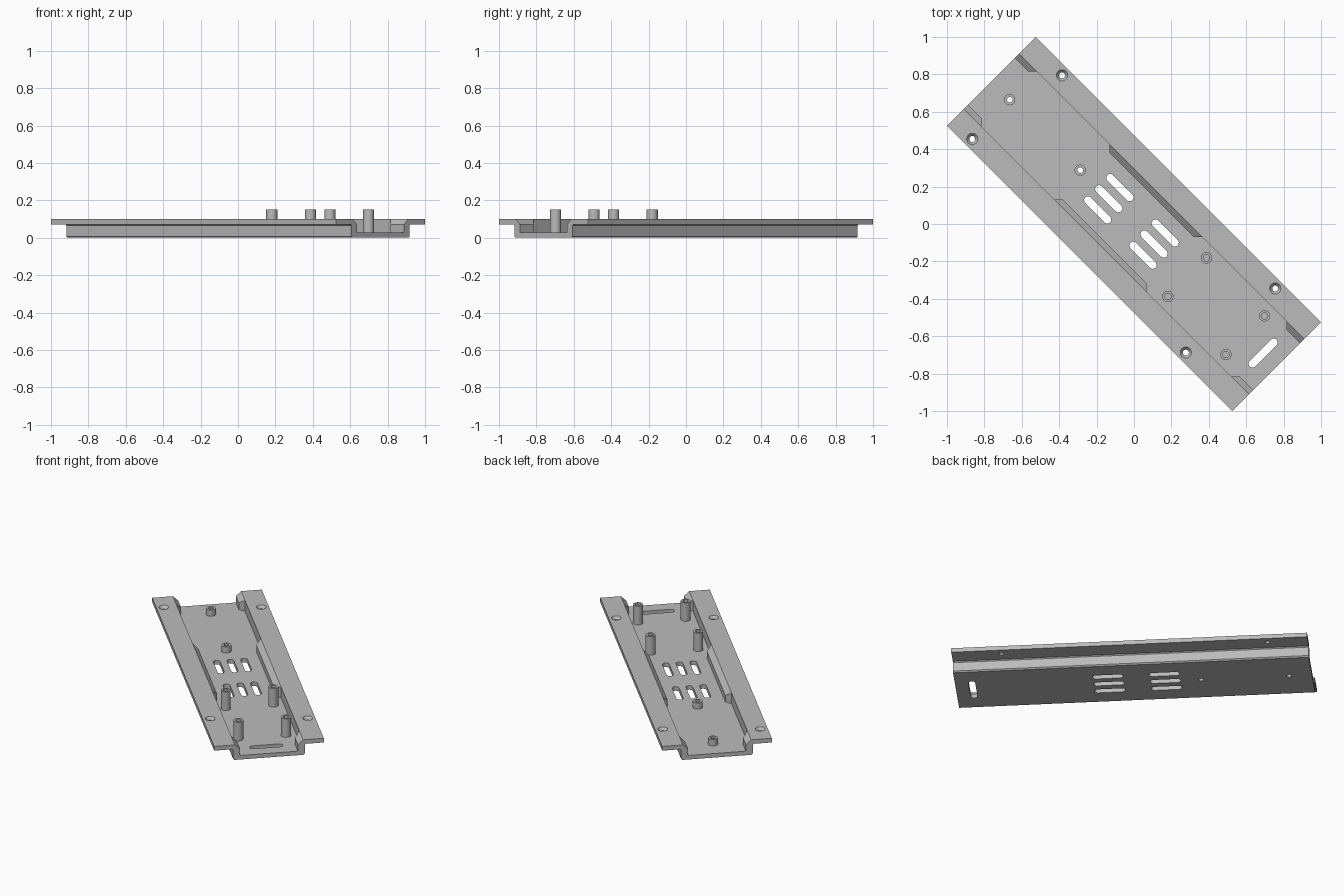
import bpy, bmesh, math
from mathutils import Matrix, Vector

if "Cube" in bpy.data.objects:
    bpy.data.objects.remove(bpy.data.objects["Cube"])

# Local axes: x along the tray, y across it; everything is turned 45 degrees
TURN = Matrix.Rotation(-math.pi / 4, 4, 'Z')
L, W = 1.078, 0.336          # half length, half width
FLOOR, TOP, LIP = 0.027, 0.10, 0.072
OUT, INN, RIB = 0.22, 0.209, 0.177

grey = bpy.data.materials.new("matte_grey")
grey.diffuse_color = (0.5, 0.5, 0.5, 1)
grey.use_nodes = True
grey.node_tree.nodes["Principled BSDF"].inputs["Base Color"].default_value = grey.diffuse_color


def finish(bm, name, smooth=False):
    bmesh.ops.recalc_face_normals(bm, faces=bm.faces)
    me = bpy.data.meshes.new(name)
    bm.to_mesh(me)
    bm.free()
    me.materials.append(grey)
    ob = bpy.data.objects.new(name, me)
    ob.matrix_world = TURN
    bpy.context.collection.objects.link(ob)
    if smooth:
        bpy.context.view_layer.objects.active = ob
        ob.select_set(True)
        bpy.ops.object.shade_smooth_by_angle(angle=math.radians(30))
        ob.select_set(False)
    return ob


def extrude(bm, pts, vec):
    f = bm.faces.new([bm.verts.new(p) for p in pts])
    r = bmesh.ops.extrude_face_region(bm, geom=[f])
    vs = [g for g in r['geom'] if isinstance(g, bmesh.types.BMVert)]
    bmesh.ops.translate(bm, verts=vs, vec=vec)


def slot(bm, x, y, half, r, along_y=False):
    pts = []
    for i in range(24):
        a = math.tau * (i + 0.5) / 24
        px, py = r * math.cos(a), r * math.sin(a)
        px += half if px > 0 else -half
        if along_y:
            px, py = -py, px
        pts.append((x + px, y + py, -0.05))
    extrude(bm, pts, (0, 0, 0.1))


def cone(bm, x, y, z0, z1, r0, r1):
    bmesh.ops.create_cone(bm, cap_ends=True, segments=32, radius1=r0, radius2=r1,
                          depth=z1 - z0,
                          matrix=Matrix.Translation((x, y, (z0 + z1) / 2)))


# Channel tray with side flanges, from its cross-section
half = [(OUT - 0.008, 0), (OUT, 0.008), (OUT, LIP - 0.006), (OUT + 0.006, LIP), (W, LIP),
        (W, TOP), (INN, TOP), (INN, FLOOR)]
profile = half + [(-y, z) for y, z in reversed(half)]
bm = bmesh.new()
extrude(bm, [(-L, y, z) for y, z in profile], (2 * L, 0, 0))
tray = finish(bm, "channel_tray", True)

# Cutters for vent slots, the end slot, boss holes and screw holes
SHORT = [(-0.94, 0), (-0.407, 0)]
TALL = [(0.402, 0.146), (0.402, -0.146), (0.841, 0.146), (0.841, -0.146)]
SCREWS = [(-0.834, 0.29), (-0.933, -0.29), (0.778, 0.29), (0.682, -0.29)]
bm = bmesh.new()
for x in (-0.191, 0.152):
    for y in (-0.084, 0, 0.084):
        slot(bm, x, y, 0.073, 0.021)
slot(bm, 0.976, 0, 0.08, 0.021, True)
for x, y in SHORT:
    cone(bm, x, y, -0.05, 0.06, 0.015, 0.015)
for x, y in SCREWS:
    # countersunk hole as one revolved solid
    rings = [(0.016, 0.04), (0.016, 0.082), (0.03, TOP), (0.03, 0.13)]
    loops = [[bm.verts.new((x + r * math.cos(math.tau * i / 32),
                            y + r * math.sin(math.tau * i / 32), z))
              for i in range(32)] for r, z in rings]
    bm.faces.new(loops[0])
    bm.faces.new(loops[-1])
    for a, b in zip(loops, loops[1:]):
        for i in range(32):
            j = (i + 1) % 32
            bm.faces.new((a[i], a[j], b[j], b[i]))
cutter = finish(bm, "hole_cutter")
cutter.hide_render = True
cutter.hide_viewport = True
mod = tray.modifiers.new("holes", 'BOOLEAN')
mod.object = cutter
mod.operation = 'DIFFERENCE'
mod.solver = 'EXACT'

# Chamfered wall ribs: middle and both ends, on each side
D = INN - RIB
for side, s in (("right", 1), ("left", -1)):
    for part, x0, x1, c0, c1 in (("back", -L, -0.945, 0, D), ("middle", -0.396, 0.308, D, D),
                                 ("front", 0.945, L, D, 0)):
        bm = bmesh.new()
        for x, y, z in ((x0, INN, FLOOR), (x1, INN, FLOOR), (x0, INN, TOP), (x1, INN, TOP),
                        (x0 + c0, RIB, FLOOR), (x1 - c1, RIB, FLOOR),
                        (x0 + c0, RIB, 0.07), (x1 - c1, RIB, 0.07)):
            bm.verts.new((x, s * y, z))
        bmesh.ops.convex_hull(bm, input=bm.verts[:])
        bmesh.ops.dissolve_limit(bm, angle_limit=0.01, verts=bm.verts[:], edges=bm.edges[:])
        finish(bm, f"{part}_rib_{side}")


# Hollow standoffs, revolved from a wall section
def standoff(name, x, y, top, r, hole):
    bm = bmesh.new()
    sec = [(hole, FLOOR), (r, FLOOR), (r, top), (hole, top)]
    vs = [bm.verts.new((x + a, y, z)) for a, z in sec]
    es = [bm.edges.new((vs[i], vs[(i + 1) % 4])) for i in range(4)]
    bmesh.ops.spin(bm, geom=vs + es, cent=(x, y, 0), axis=(0, 0, 1),
                   angle=math.tau, steps=32, use_duplicate=False)
    bmesh.ops.remove_doubles(bm, verts=bm.verts[:], dist=1e-5)
    finish(bm, name, True)


for i, (x, y) in enumerate(SHORT):
    standoff(f"short_standoff_{i + 1}", x, y, 0.068, 0.03, 0.015)
for i, (x, y) in enumerate(TALL):
    standoff(f"tall_standoff_{i + 1}", x, y, 0.15, 0.03, 0.017)
